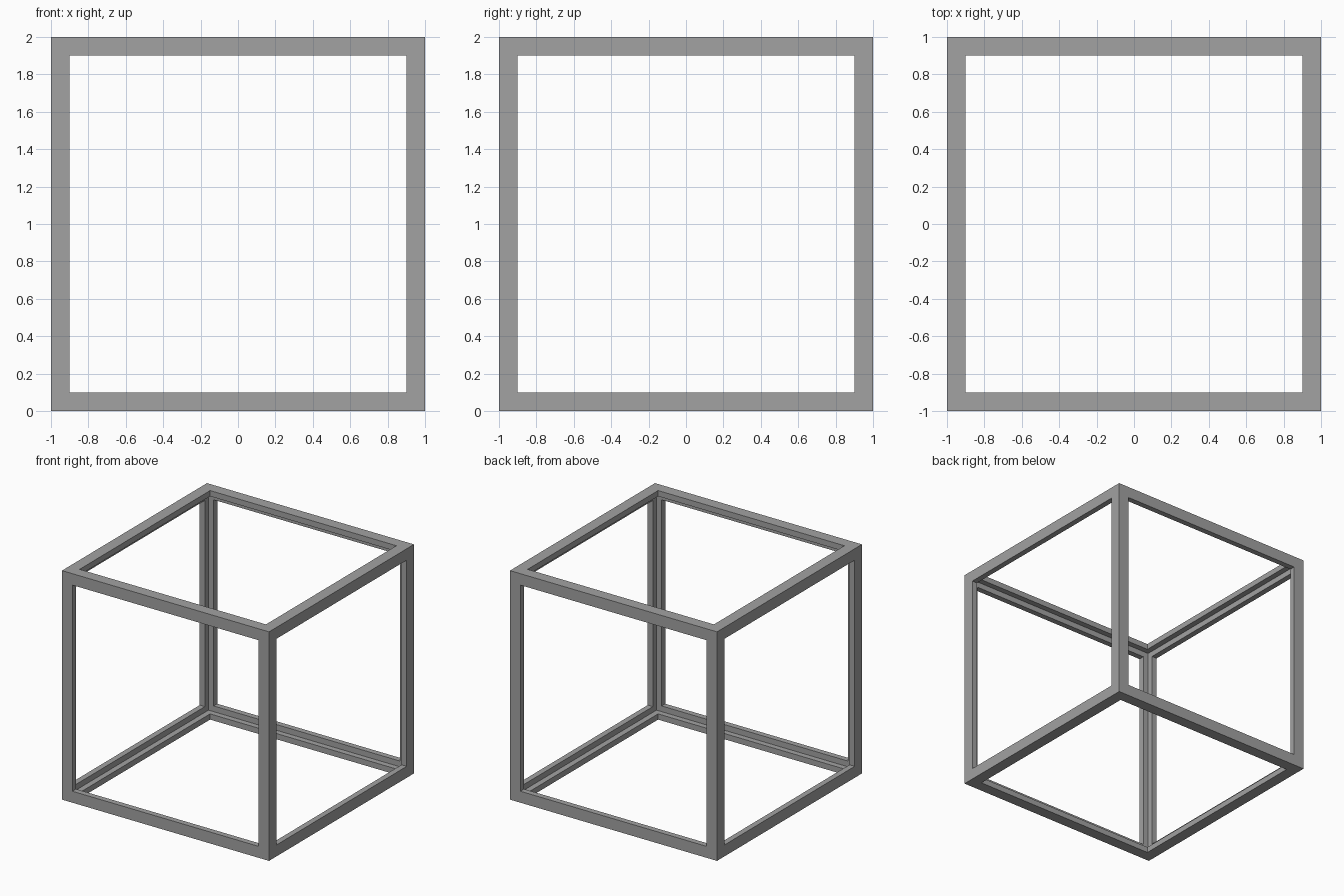
import bpy
import bmesh
from mathutils import Matrix

SIZE = 2.0         # outer edge length
BORDER = 0.1       # width of each angle-bar flange
THICKNESS = 0.05   # plate thickness, inwards

default = bpy.data.objects.get("Cube")
if default:
    bpy.data.objects.remove(default, do_unlink=True)

# Grey metal
grey = bpy.data.materials.new("grey_metal")
grey.use_nodes = True
colour = (0.36, 0.36, 0.36, 1)
grey.diffuse_color = colour
grey.node_tree.nodes["Principled BSDF"].inputs["Base Color"].default_value = colour

# Cube skin with a square window opened in each side
bm = bmesh.new()
bmesh.ops.create_cube(bm, size=SIZE, matrix=Matrix.Translation((0, 0, SIZE / 2)))
windows = list(bm.faces)
bmesh.ops.inset_individual(bm, faces=windows, thickness=BORDER, use_even_offset=True)
bmesh.ops.delete(bm, geom=windows, context="FACES")
bmesh.ops.recalc_face_normals(bm, faces=bm.faces)
mesh = bpy.data.meshes.new("cube_frame")
bm.to_mesh(mesh)
bm.free()
mesh.materials.append(grey)

frame = bpy.data.objects.new("cube_frame", mesh)
bpy.context.collection.objects.link(frame)

# Thicken inwards, giving L-shaped bars along every edge
solid = frame.modifiers.new("plate_thickness", "SOLIDIFY")
solid.thickness = THICKNESS
solid.offset = -1
solid.use_even_offset = True

# Make sure the normals of the open skin face outwards
centre_z = SIZE / 2
first = mesh.polygons[0]
outward = first.center.copy()
outward.z -= centre_z
if first.normal.dot(outward) < 0:
    mesh.flip_normals()
